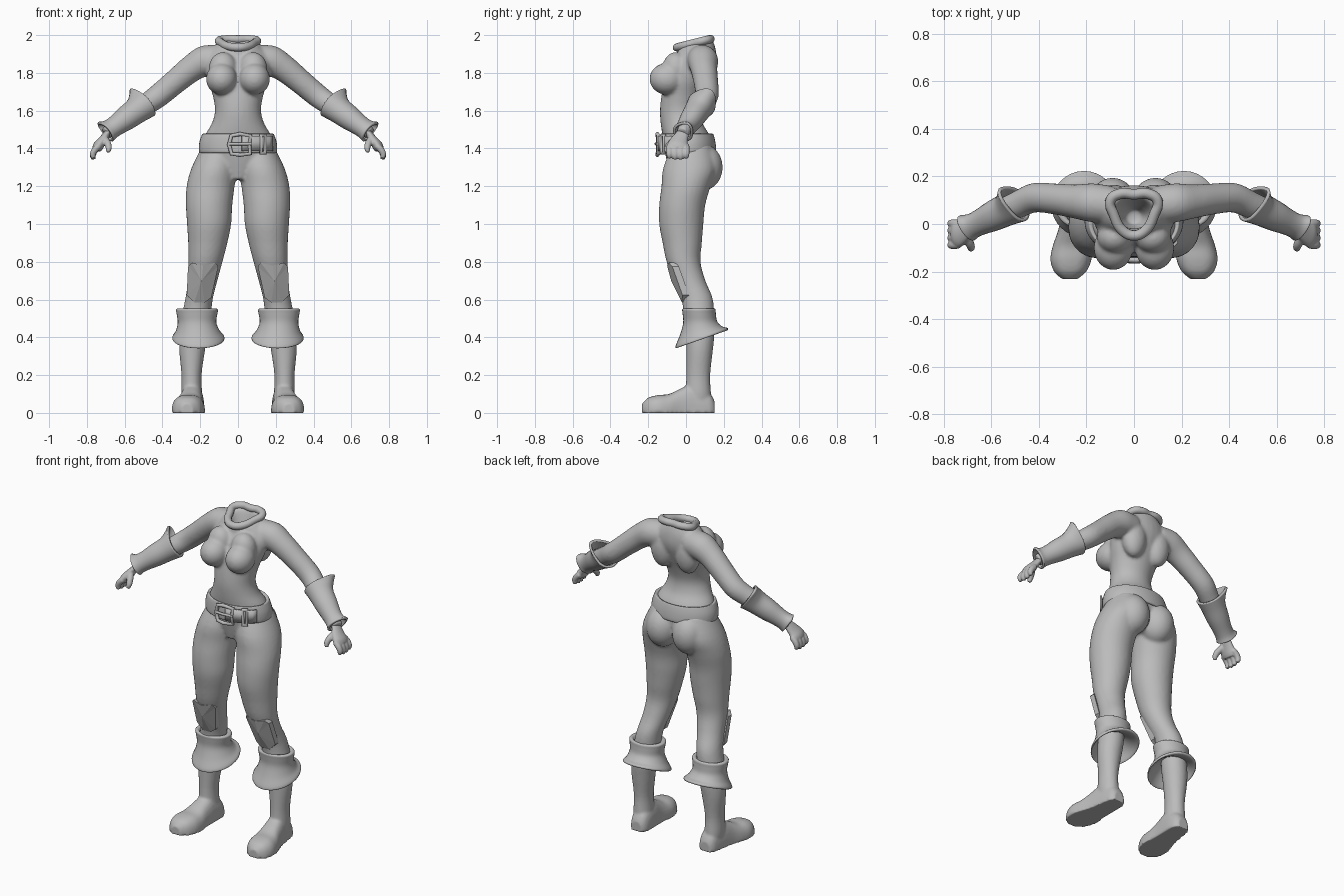
import bpy, bmesh, math
from mathutils import Vector, Matrix

if "Cube" in bpy.data.objects:
    bpy.data.objects.remove(bpy.data.objects["Cube"], do_unlink=True)

grey = bpy.data.materials.new("plain_grey")
grey.use_nodes = True
grey.diffuse_color = (0.5, 0.5, 0.5, 1)
grey.node_tree.nodes["Principled BSDF"].inputs["Base Color"].default_value = (0.5, 0.5, 0.5, 1)


def finish(name, bm, smooth=True, voxel=0, relax=0):
    """Turn a bmesh into an object, optionally fused by a voxel remesh."""
    bmesh.ops.recalc_face_normals(bm, faces=bm.faces)
    for f in bm.faces:
        f.smooth = smooth
    mesh = bpy.data.meshes.new(name)
    bm.to_mesh(mesh)
    bm.free()
    mesh.materials.append(grey)
    ob = bpy.data.objects.new(name, mesh)
    bpy.context.collection.objects.link(ob)
    if voxel:
        mod = ob.modifiers.new("fuse", 'REMESH')
        mod.mode, mod.voxel_size, mod.use_smooth_shade = 'VOXEL', voxel, True
        mod = ob.modifiers.new("relax", 'SMOOTH')
        mod.factor, mod.iterations = 0.5, relax
    return ob


def solidify(ob, thickness, offset):
    mod = ob.modifiers.new("thickness", 'SOLIDIFY')
    mod.thickness, mod.offset = thickness, offset


def mirror(bm):
    """Copy everything to the other side."""
    new = bmesh.ops.duplicate(bm, geom=bm.verts[:] + bm.edges[:] + bm.faces[:])["geom"]
    for v in new:
        if isinstance(v, bmesh.types.BMVert):
            v.co.x = -v.co.x


def section(c, u, v, bulge=0):
    return [*c, *u, *v, bulge]


def level(x, y, z, rx, ry, tilt=0):
    """Horizontal oval, optionally rising towards the back."""
    return section((x, y, z), (rx, 0, 0), (0, ry, ry * tilt))


def across(points, up, flat=1):
    """Ovals square to a path; each point is x, y, z, radius."""
    out = []
    for i, (x, y, z, r) in enumerate(points):
        a, b = points[max(i - 1, 0)], points[min(i + 1, len(points) - 1)]
        d = (Vector(b[:3]) - Vector(a[:3])).normalized()
        u = Vector(up)
        u = (u - d * u.dot(d)).normalized()
        out.append(section((x, y, z), u * r, d.cross(u) * r * flat))
    return out


def loft(bm, rows, n=28, steps=4, power=1, cap=True):
    """Skin a smooth tube through oval sections."""
    dense = []
    for i in range(len(rows) - 1):
        p = [rows[max(0, min(len(rows) - 1, i + k))] for k in (-1, 0, 1, 2)]
        for s in range(steps):
            t = s / steps
            dense.append([0.5 * (2 * b + (c - a) * t + (2 * a - 5 * b + 4 * c - d) * t * t
                                 + (3 * b - a - 3 * c + d) * t ** 3) for a, b, c, d in zip(*p)])
    dense.append(rows[-1])
    rings = []
    for r in dense:
        c, u, v = Vector(r[:3]), Vector(r[3:6]), Vector(r[6:9])
        ring = []
        for k in range(n):
            a = math.tau * k / n
            co, si = (math.copysign(abs(f) ** power, f) for f in (math.cos(a), math.sin(a)))
            ring.append(bm.verts.new(c + u * co * (1 + r[9] * max(0, co) ** 2) + v * si))
        rings.append(ring)
    for a, b in zip(rings, rings[1:]):
        for k in range(n):
            bm.faces.new((a[k], a[k - 1], b[k - 1], b[k]))
    if cap:
        bm.faces.new(rings[0])
        bm.faces.new(rings[-1])


def ball(bm, centre, radii):
    m = Matrix.Translation(centre) @ Matrix.Diagonal((*radii, 1))
    bmesh.ops.create_icosphere(bm, subdivisions=4, radius=1, matrix=m)


def wire(name, points, r, kind='POLY', closed=True):
    """Round bar along a path."""
    cu = bpy.data.curves.new(name, 'CURVE')
    cu.dimensions, cu.bevel_depth, cu.bevel_resolution = '3D', r, 3
    cu.use_fill_caps = True
    sp = cu.splines.new(kind)
    pts = sp.bezier_points if kind == 'BEZIER' else sp.points
    pts.add(len(points) - 1)
    for p, co in zip(pts, points):
        if kind == 'BEZIER':
            p.co, p.handle_left_type, p.handle_right_type = co, 'AUTO', 'AUTO'
        else:
            p.co = (*co, 1)
    sp.use_cyclic_u = closed
    cu.materials.append(grey)
    bpy.context.collection.objects.link(bpy.data.objects.new(name, cu))


# Body: limbs and muscles on one side, mirrored, then the trunk
bm = bmesh.new()
loft(bm, [level(.10, .03, 1.42, .085, .10), level(.125, .02, 1.3, .12, .14),
          level(.145, 0, 1.2, .127, .13), level(.153, -.02, 1.1, .123, .122),
          level(.153, -.025, 1.0, .117, .117), level(.16, -.02, .9, .104, .104),
          level(.172, -.013, .8, .09, .09), level(.187, .02, .7, .078, .083),
          level(.207, .06, .6, .073, .083), level(.225, .07, .48, .08, .08)])
loft(bm, across([(.10, .08, 1.87, .08), (.18, .09, 1.862, .081), (.25, .095, 1.82, .071),
                 (.33, .105, 1.755, .065), (.42, .11, 1.68, .062), (.49, .08, 1.63, .057),
                 (.58, .04, 1.57, .051), (.68, -.01, 1.495, .036), (.70, -.02, 1.48, .033)], (0, 0, 1)))
ball(bm, (.087, -.10, 1.768), (.082, .093, .084))
ball(bm, (.08, -.055, 1.82), (.075, .07, .09))
ball(bm, (.09, .092, 1.30), (.098, .102, .122))
ball(bm, (.085, .10, 1.80), (.075, .065, .12))
mirror(bm)
loft(bm, [level(0, .01, 1.235, .07, .09), level(0, .02, 1.32, .17, .12), level(0, .015, 1.40, .195, .13),
          level(0, 0, 1.47, .175, .125), level(0, -.022, 1.53, .14, .112), level(0, -.03, 1.6, .122, .108),
          level(0, -.015, 1.68, .134, .115), level(0, .01, 1.76, .16, .122), level(0, .04, 1.84, .175, .12),
          level(0, .055, 1.90, .16, .105, .1), level(0, .048, 1.945, .115, .095, .25),
          level(0, .045, 1.955, .10, .085, .25), level(0, .045, 1.94, .08, .065, .25),
          level(0, .03, 1.87, .06, .05), level(0, .03, 1.80, .03, .03)])
finish("body", bm, voxel=.009, relax=7)

# Collar: rounded triangle sloping down to the front
half = [(.055, .128), (.098, .10), (.085, .04), (.045, -.03)]
loop = [(0, .125)] + half + [(0, -.048)] + [(-x, y) for x, y in reversed(half)]
wire("collar", [(x, y, 1.947 + .25 * y) for x, y in loop], .022, 'BEZIER')

# Boots
bm = bmesh.new()
loft(bm, [level(.23, .075, .53, .07, .07), level(.235, .075, .42, .073, .075),
          level(.243, .072, .33, .068, .07), level(.246, .065, .2, .053, .063),
          level(.245, .065, .1, .055, .068), level(.24, .07, .03, .05, .07)])
shoe = [(.237, .152, .035, .06), (.237, .13, .052, .10), (.238, .09, .06, .13), (.243, .03, .064, .152),
        (.25, -.03, .07, .128), (.258, -.09, .083, .10), (.265, -.15, .087, .094),
        (.268, -.20, .068, .08), (.27, -.232, .032, .05)]
loft(bm, [section((x, y, 0), (w, 0, 0), (0, 0, h)) for x, y, w, h in shoe], power=.75)
for v in bm.verts:
    v.co.z = max(v.co.z, 0)
mirror(bm)
finish("boots", bm, voxel=.008, relax=3)

# Flared boot cuffs, dipping at the front
bm = bmesh.new()
loft(bm, [level(.22, .07, .53, .07, .07), level(.218, .068, .552, .09, .075), level(.217, .068, .548, .11, .088),
          level(.217, .07, .525, .108, .088), level(.217, .075, .48, .102, .09, .05),
          level(.213, .08, .435, .116, .112, .2), level(.21, .083, .402, .137, .138, .34),
          level(.21, .083, .39, .132, .132, .34), level(.213, .08, .42, .105, .10, .2),
          level(.22, .075, .46, .06, .06)], n=32)
mirror(bm)
finish("boot_cuffs", bm)

# Knee guards: pointed plates with a raised rim
bm = bmesh.new()
outline = [(-.08, .775), (-.062, .795), (0, .78), (.062, .795), (.08, .775),
           (.072, .625), (.028, .585), (-.028, .585), (-.06, .61)]
face = bm.faces.new([bm.verts.new((x, 0, z)) for x, z in outline])
bmesh.ops.inset_region(bm, faces=[face], thickness=.014, depth=0)
inner = bmesh.ops.inset_region(bm, faces=[face], thickness=.006, depth=0)
core = set(face.verts)
bmesh.ops.poke(bm, faces=[face])
for v in bm.verts:
    sunk = .01 if v in core else 0
    v.co.y = -.118 + (.8 - v.co.z) * .39 + 4 * v.co.x ** 2 + sunk
    v.co.x += .192 + (.7 - v.co.z) * .1
bmesh.ops.recalc_face_normals(bm, faces=bm.faces)
if sum(f.normal.y for f in bm.faces) > 0:
    bmesh.ops.reverse_faces(bm, faces=bm.faces)
back = bmesh.ops.extrude_face_region(bm, geom=bm.faces[:])["geom"]
bmesh.ops.translate(bm, verts=[g for g in back if isinstance(g, bmesh.types.BMVert)], vec=(0, .035, 0))
mirror(bm)
finish("knee_guards", bm, smooth=False)

# Bracers: shells flared up and back at the elbow and wrist
bm = bmesh.new()
start, end = Vector((.487, .083, 1.635)), Vector((.695, -.017, 1.484))
d = (end - start).normalized()
u = Vector((.075, .055, .08))
u = (u - d * u.dot(d)).normalized()
v = d.cross(u)
shape = [(0, .07, .72), (.1, .066, .42), (.25, .061, .12), (.5, .056, .08),
         (.75, .047, .08), (.9, .045, .2), (1, .05, .45)]
loft(bm, [section(start.lerp(end, t), u * r, v * r, k) for t, r, k in shape], cap=False)
mirror(bm)
solidify(finish("bracers", bm), .014, 0)

# Hands: palm, four curled fingers and a thumb
bm = bmesh.new()
loft(bm, across([(.685, -.012, 1.49, .03), (.715, -.033, 1.447, .045), (.738, -.043, 1.415, .056),
                 (.75, -.045, 1.395, .05)], (0, 1, 0), .5))
for i in range(4):
    y = -.088 + .03 * i
    drop = .006 if i in (1, 2) else 0
    loft(bm, across([(.735, y, 1.415, .016), (.758, y, 1.392, .018), (.769, y, 1.368 - drop, .016),
                     (.765, y, 1.348 - drop, .011)], (0, 1, 0)), n=12)
loft(bm, across([(.71, -.045, 1.455, .02), (.69, -.082, 1.425, .019), (.684, -.10, 1.40, .016),
                 (.688, -.106, 1.38, .01)], (1, 0, 0)), n=12)
mirror(bm)
finish("hands", bm, voxel=.005, relax=3)

# Belt
bm = bmesh.new()
loft(bm, [level(0, .01, 1.385, .17, .12), level(0, .01, 1.376, .198, .142), level(0, .01, 1.388, .207, .15),
          level(0, .008, 1.43, .205, .148), level(0, .005, 1.468, .193, .142),
          level(0, .005, 1.478, .185, .135), level(0, .005, 1.468, .165, .12)], n=48)
finish("belt", bm)


def on_belt(x, z, lift):
    return (x, .008 - .147 * math.sqrt(1 - (x / .207) ** 2) - lift, z)


# Belt tail, buckle frame, prong and keeper loop
bm = bmesh.new()
cols = [[bm.verts.new(on_belt(.02 + .018 * i, z, .012)) for z in (1.387, 1.465)] for i in range(10)]
for a, b in zip(cols, cols[1:]):
    bm.faces.new((a[0], b[0], b[1], a[1]))
solidify(finish("belt_tail", bm), .012, 0)
frame = [(-.035, 1.372), (.01, 1.366), (.065, 1.372), (.06, 1.42), (.065, 1.468),
         (.01, 1.476), (-.035, 1.468), (-.047, 1.42)]
wire("buckle_frame", [on_belt(x, z, .013) for x, z in frame], .011)
wire("buckle_prong", [on_belt(x, 1.424, .02) for x in (-.045, .01, .07)], .008, closed=False)
keeper = [(.122, 1.376), (.142, 1.376), (.142, 1.47), (.122, 1.47)]
wire("belt_keeper", [on_belt(x, z, .016) for x, z in keeper], .011)
